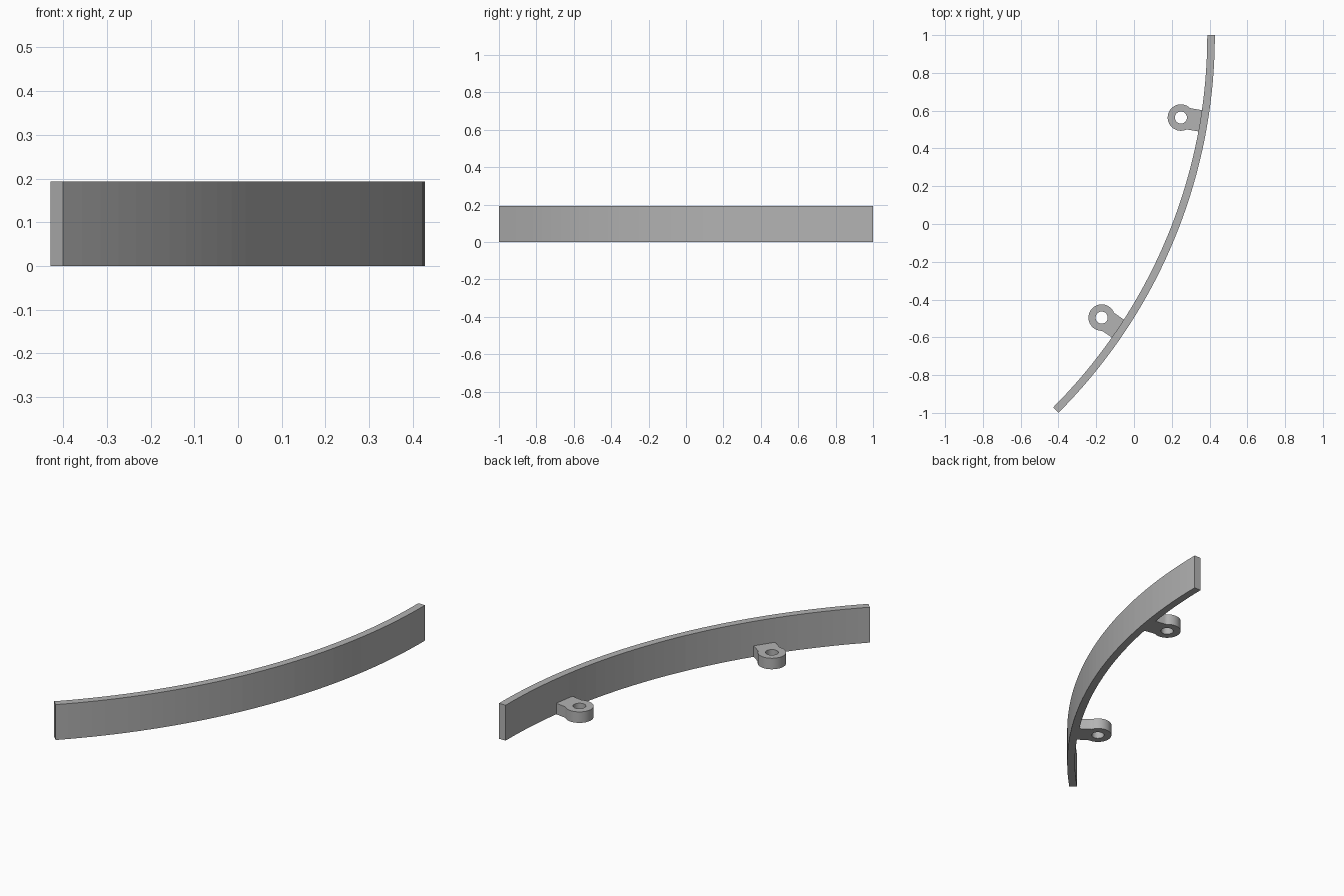
import bpy, bmesh
from math import sin, cos, radians, tau
from mathutils import Matrix

cube = bpy.data.objects.get("Cube")
if cube:
    bpy.data.objects.remove(cube)

CENTRE_X, CENTRE_Y = -2.40, 1.0      # centre of the wall's arc
OUTER, THICK, HEIGHT = 2.828, 0.04, 0.193
LUG_RADIUS, LUG_HEIGHT = 2.684, 0.06

grey = bpy.data.materials.new("plain grey")
grey.use_nodes = True
colour = (0.45, 0.45, 0.45, 1)
grey.diffuse_color = colour
grey.node_tree.nodes["Principled BSDF"].inputs["Base Color"].default_value = colour


def strip_solid(name, inner, outer, height, closed):
    """Flat strip between two matching outlines, raised to a solid."""
    bm = bmesh.new()
    a = [bm.verts.new((x, y, 0)) for x, y in inner]
    b = [bm.verts.new((x, y, 0)) for x, y in outer]
    n = len(a)
    for i in range(n if closed else n - 1):
        j = (i + 1) % n
        bm.faces.new((a[i], b[i], b[j], a[j]))
    top = bmesh.ops.extrude_face_region(bm, geom=bm.faces[:])["geom"]
    bmesh.ops.translate(bm, vec=(0, 0, height),
                        verts=[v for v in top if isinstance(v, bmesh.types.BMVert)])
    bmesh.ops.recalc_face_normals(bm, faces=bm.faces[:])
    mesh = bpy.data.meshes.new(name)
    bm.to_mesh(mesh)
    bm.free()
    mesh.materials.append(grey)
    obj = bpy.data.objects.new(name, mesh)
    bpy.context.collection.objects.link(obj)
    return obj


def smooth(obj):
    bpy.ops.object.select_all(action="DESELECT")
    obj.select_set(True)
    bpy.context.view_layer.objects.active = obj
    bpy.ops.object.shade_smooth_by_angle(angle=radians(30))


# Curved wall: an eighth of a circle
def arc(radius, steps=36):
    angles = [radians(-45 * i / steps) for i in range(steps + 1)]
    return [(CENTRE_X + radius * cos(t), CENTRE_Y + radius * sin(t)) for t in angles]


strip_solid("curved_wall", arc(OUTER - THICK), arc(OUTER), HEIGHT, False)


# Screw lugs: a ring with a straight tab reaching the wall
def lug_outline(t, ring=0.07, half=0.057, reach=0.1086):
    r = ring
    if cos(t) > 0:
        r = max(ring, min(reach / cos(t), half / max(abs(sin(t)), 1e-6)))
    return r * cos(t), r * sin(t)


angles = [tau * i / 52 for i in range(52)]
hole = [(0.032 * cos(t), 0.032 * sin(t)) for t in angles]
for name, degrees in (("back_lug", -9.36), ("front_lug", -33.86)):
    lug = strip_solid(name, hole, [lug_outline(t) for t in angles], LUG_HEIGHT, True)
    lug.data.transform(Matrix.Translation((CENTRE_X, CENTRE_Y, 0))
                       @ Matrix.Rotation(radians(degrees), 4, "Z")
                       @ Matrix.Translation((LUG_RADIUS, 0, 0)))
    smooth(lug)
